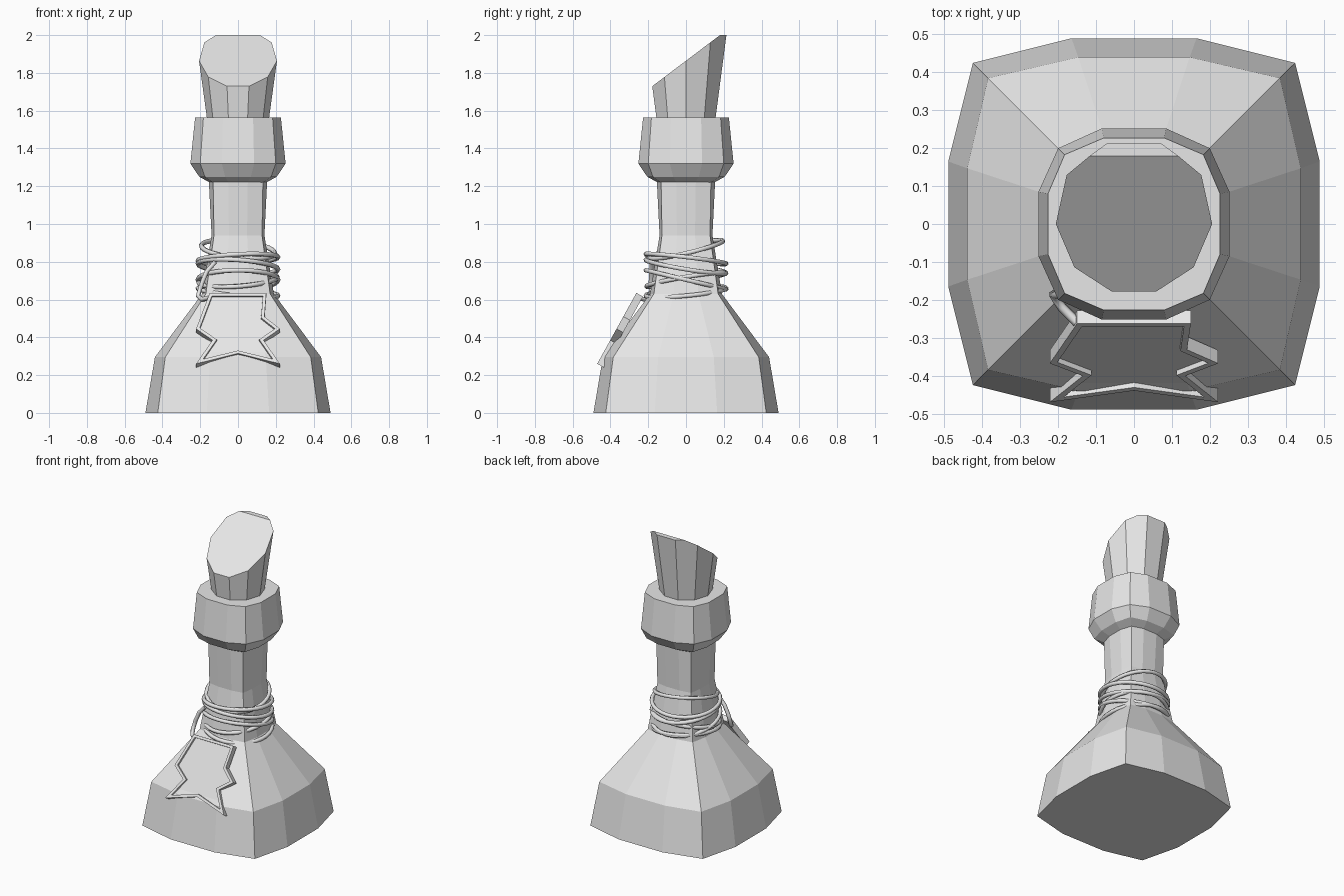
import bpy, bmesh, math
from mathutils import Vector

if "Cube" in bpy.data.objects:
    bpy.data.objects.remove(bpy.data.objects["Cube"])

grey = bpy.data.materials.new("light_grey")
grey.diffuse_color = (0.8, 0.8, 0.8, 1)
grey.use_nodes = True
grey.node_tree.nodes["Principled BSDF"].inputs["Base Color"].default_value = grey.diffuse_color


def finish(name, bm):
    bmesh.ops.recalc_face_normals(bm, faces=bm.faces)
    mesh = bpy.data.meshes.new(name)
    bm.to_mesh(mesh)
    bm.free()
    mesh.materials.append(grey)
    ob = bpy.data.objects.new(name, mesh)
    bpy.context.collection.objects.link(ob)
    return ob


def loft(rings):
    """Skin stacked rings of points and cap both ends."""
    bm = bmesh.new()
    rows = [[bm.verts.new(p) for p in ring] for ring in rings]
    n = len(rows[0])
    for a, b in zip(rows, rows[1:]):
        for i in range(n):
            j = (i + 1) % n
            bm.faces.new((a[i], a[j], b[j], b[i]))
    bm.faces.new(rows[0][::-1])
    bm.faces.new(rows[-1])
    return bm


def squarish(side, mid, corner, z):
    """Twelve-sided ring: two points per side plus one per corner."""
    pts = []
    for k in range(4):
        c, s = round(math.cos(k * math.pi / 2)), round(math.sin(k * math.pi / 2))
        for x, y in ((side, -mid), (side, mid), (corner, corner)):
            pts.append((x * c - y * s, x * s + y * c, z))
    return pts


# bottle with flared base and narrow neck
finish("bottle", loft([squarish(*r) for r in (
    (0.49, 0.165, 0.425, 0), (0.44, 0.147, 0.385, 0.295), (0.19, 0.065, 0.17, 0.63),
    (0.14, 0.048, 0.127, 0.94), (0.155, 0.052, 0.132, 1.24))]))

# thick collar around the mouth
finish("collar", loft([squarish(*r) for r in (
    (0.15, 0.05, 0.13, 1.22), (0.205, 0.068, 0.175, 1.25), (0.252, 0.085, 0.2, 1.32),
    (0.227, 0.08, 0.183, 1.565))]))

# ten-sided stopper, sliced at a slant
bm = loft([[(r * math.cos(i * math.pi / 5), r * math.sin(i * math.pi / 5), z)
            for i in range(10)] for r, z in ((0.163, 1.55), (0.225, 2.0))])
cut = bmesh.ops.bisect_plane(bm, geom=bm.verts[:] + bm.edges[:] + bm.faces[:],
                             plane_co=(0, -0.178, 1.73), plane_no=(0, -0.27, 0.358),
                             clear_outer=True)
bmesh.ops.holes_fill(bm, edges=[e for e in bm.edges if e.is_boundary], sides=0)
finish("stopper", bm)

# ragged label plate leaning on the front, with a raised rim
outline = [(-0.15, 0.635), (0.15, 0.635), (0.14, 0.51), (0.222, 0.445), (0.135, 0.385),
           (0.222, 0.26), (0, 0.315), (-0.222, 0.26), (-0.135, 0.385), (-0.222, 0.445)]
out = Vector((0, -0.875, 0.484))
front = [Vector((x, -0.26 - (0.64 - z) * 0.553, z)) for x, z in outline]
bm = loft([[p - out * 0.04 for p in front], front])
bm.normal_update()
bmesh.ops.recalc_face_normals(bm, faces=bm.faces)
face = max((f for f in bm.faces if len(f.verts) == 10), key=lambda f: f.normal.dot(out))
bmesh.ops.inset_region(bm, faces=[face], thickness=0.017, use_even_offset=True)
# a near-vertical step sinks the panel inside the rim
bmesh.ops.inset_region(bm, faces=[face], thickness=0.001, depth=-0.014, use_even_offset=True)
finish("label", bm)


def twine(name, pts, closed):
    cu = bpy.data.curves.new(name, 'CURVE')
    cu.dimensions = '3D'
    cu.bevel_depth = 0.013
    cu.bevel_resolution = 1
    cu.use_fill_caps = True
    sp = cu.splines.new('POLY')
    sp.points.add(len(pts) - 1)
    for p, co in zip(sp.points, pts):
        p.co = (*co, 1)
    sp.use_cyclic_u = closed
    sp.use_smooth = True
    cu.materials.append(grey)
    ob = bpy.data.objects.new(name, cu)
    bpy.context.collection.objects.link(ob)


# twine loops: radius, middle height, tilt to the right, tilt to the back
for k, (r, z, tx, ty) in enumerate(((0.195, 0.865, -0.02, 0.045), (0.212, 0.815, 0.01, -0.025),
                                    (0.208, 0.705, 0.015, 0.035), (0.212, 0.705, 0.0, -0.05),
                                    (0.212, 0.775, -0.015, -0.035), (0.212, 0.64, -0.02, 0.02))):
    ring = []
    for i in range(32):
        a = i * math.pi / 16
        c, s = math.cos(a), math.sin(a)
        ring.append((r * c, r * s, z + tx * c + ty * s))
    twine(f"twine_loop_{k + 1}", ring, True)

# loose strand hanging down to the label
twine("twine_strand", [(-0.12, -0.18, 0.8), (-0.165, -0.18, 0.75), (-0.19, -0.185, 0.69),
                       (-0.212, -0.185, 0.62), (-0.19, -0.22, 0.6), (-0.15, -0.26, 0.61)], False)
